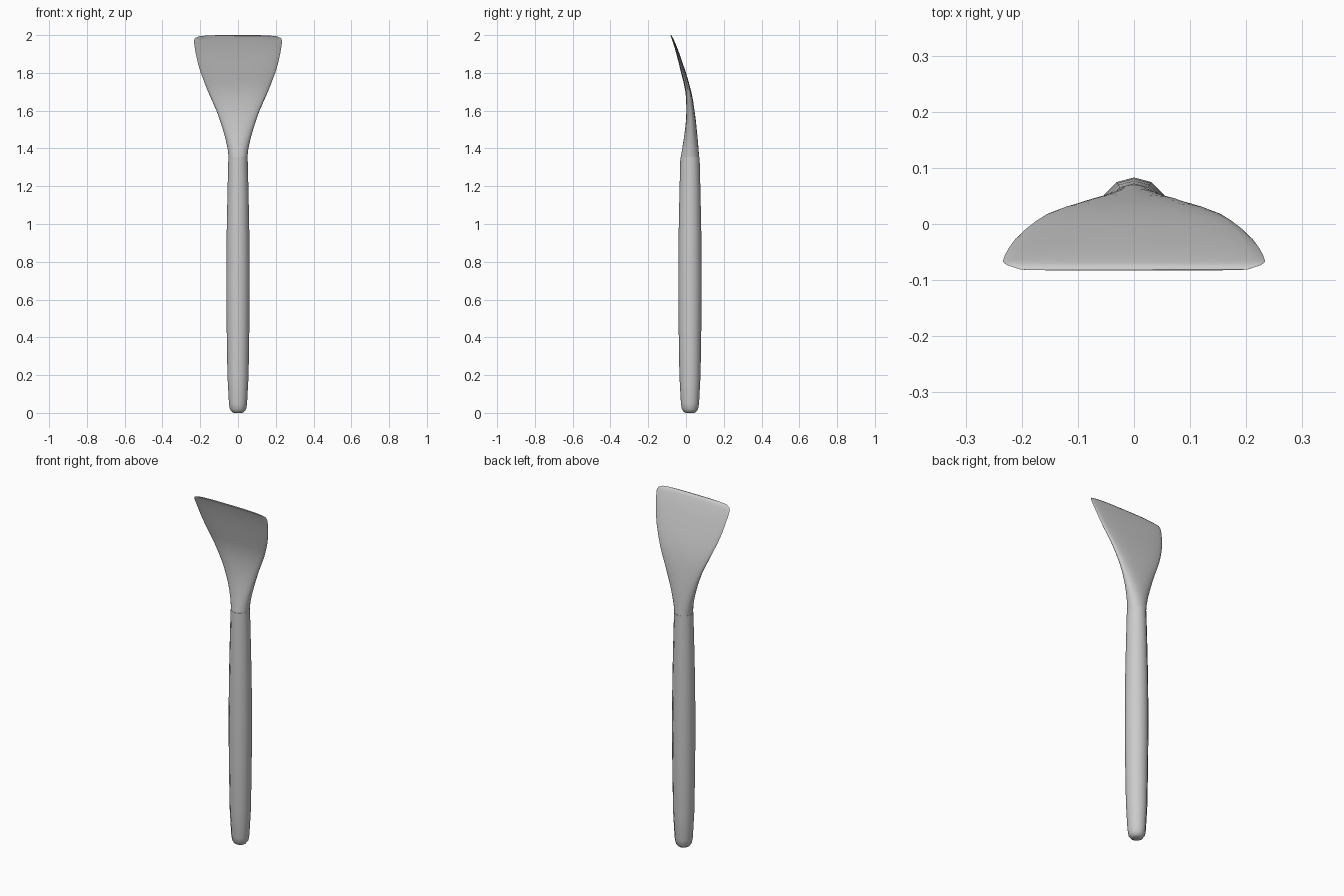
import bpy, bmesh, math

if "Cube" in bpy.data.objects:
    bpy.data.objects.remove(bpy.data.objects["Cube"])


def spow(v, p):
    return math.copysign(abs(v) ** p, v)


def loft(name, rings, sides, angle):
    """Skin rings given as (z, half width, centre y, half depth, squareness, end drop)."""
    bm = bmesh.new()
    rows = []
    for z, w, cy, d, p, drop in rings:
        row = []
        for i in range(sides):
            a = 2 * math.pi * i / sides
            cx = spow(math.cos(a), p)
            row.append(bm.verts.new((w * cx, cy + d * spow(math.sin(a), p),
                                     z - drop * cx ** 4)))
        rows.append(row)
    for lo, hi in zip(rows, rows[1:]):
        for i in range(sides):
            j = (i + 1) % sides
            bm.faces.new((lo[i], lo[j], hi[j], hi[i]))
    bm.faces.new(rows[0][::-1])
    bm.faces.new(rows[-1])
    bmesh.ops.recalc_face_normals(bm, faces=bm.faces)
    mesh = bpy.data.meshes.new(name)
    bm.to_mesh(mesh)
    bm.free()
    ob = bpy.data.objects.new(name, mesh)
    bpy.context.collection.objects.link(ob)
    bpy.ops.object.select_all(action='DESELECT')
    ob.select_set(True)
    bpy.context.view_layer.objects.active = ob
    bpy.ops.object.shade_smooth_by_angle(angle=math.radians(angle))
    return ob


# Handle: round grip with a rounded butt and a slight swell
grip = [(0, .022), (.006, .033), (.02, .043), (.05, .048), (.2, .056), (.45, .060),
        (.7, .062), (.95, .060), (1.15, .056), (1.355, .051)]
loft("handle", [(z, r, .021, r, 1, 0) for z, r in grip], 12, 50)

# Blade: (z, half width, front y, back y), flaring and thinning to a forward-bent tip
blade = [(1.35, .049, -.028, .070), (1.4, .055, -.020, .066), (1.45, .066, -.012, .062),
         (1.5, .080, -.005, .057), (1.55, .096, .000, .052), (1.6, .114, .002, .045),
         (1.65, .136, .001, .038), (1.7, .158, -.003, .028), (1.75, .178, -.013, .015),
         (1.8, .197, -.026, .000), (1.85, .212, -.038, -.017), (1.9, .223, -.051, -.034),
         (1.94, .230, -.062, -.049), (1.97, .234, -.072, -.062), (1.985, .227, -.077, -.069)]
rings = [(z, w, (f + b) / 2, (b - f) / 2, max(.75, 1 - (z - 1.35)), 0)
         for z, w, f, b in blade]
rings.append((2.0, .205, -.0805, .0025, .75, .006))
loft("blade", rings, 24, 60)
